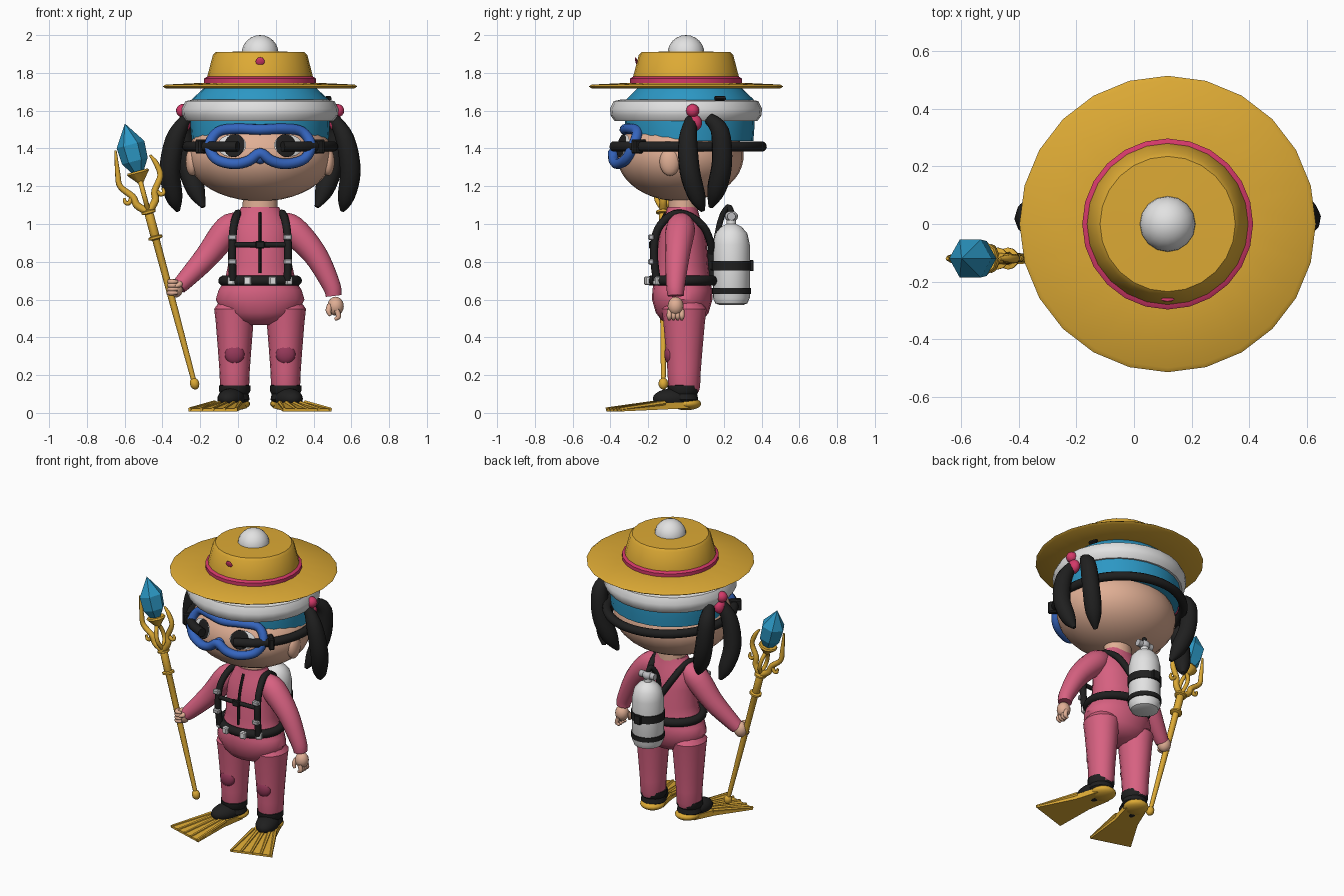
import bpy, bmesh
from math import sin, cos, pi, sqrt, radians
from mathutils import Vector, Matrix

if "Cube" in bpy.data.objects:
    bpy.data.objects.remove(bpy.data.objects["Cube"])

CX = 0.117  # body axis


def material(name, r, g, b):
    m = bpy.data.materials.new(name)
    m.use_nodes = True
    m.diffuse_color = (r, g, b, 1)
    m.node_tree.nodes["Principled BSDF"].inputs["Base Color"].default_value = (r, g, b, 1)
    return m


GOLD = material("gold", .72, .4, .035)
WHITE = material("white", .76, .76, .76)
PINK = material("suit pink", .68, .12, .22)
HOT = material("hot pink", .65, .04, .14)
DARK = material("dark pink", .3, .04, .1)
CYAN = material("cyan", .025, .31, .55)
BLUE = material("mask blue", .035, .13, .52)
SKIN = material("skin", .75, .43, .3)
BLACK = material("black", .014, .014, .014)
STEEL = material("steel", .5, .5, .52)


def finish(bm, name, mat, loc=(0, 0, 0), rot=(0, 0, 0), angle=40):
    bmesh.ops.remove_doubles(bm, verts=bm.verts, dist=1e-5)
    bmesh.ops.recalc_face_normals(bm, faces=bm.faces)
    me = bpy.data.meshes.new(name)
    bm.to_mesh(me)
    bm.free()
    me.materials.append(mat)
    if angle:
        me.shade_smooth()
        me.set_sharp_from_angle(angle=radians(angle))
    ob = bpy.data.objects.new(name, me)
    ob.location = Vector(loc) + Vector((CX, 0, 0))
    ob.rotation_euler = rot
    bpy.context.collection.objects.link(ob)
    return ob


def skin_rings(bm, rings, closed=False):
    vs = [[bm.verts.new(p) for p in r] for r in rings]
    n = len(vs[0])
    for a, b in zip(vs, vs[1:] + vs[:1] if closed else vs[1:]):
        for i in range(n):
            j = (i + 1) % n
            bm.faces.new((a[i], a[j], b[j], b[i]))
    if not closed:
        bm.faces.new(vs[0])
        bm.faces.new(vs[-1])


def lathe(name, profile, mat, loc=(0, 0, 0), n=24, sy=1, angle=40, rot=(0, 0, 0)):
    bm = bmesh.new()
    skin_rings(bm, [[(max(r, 1e-4) * cos(2 * pi * i / n), sy * max(r, 1e-4) * sin(2 * pi * i / n), z)
                     for i in range(n)] for r, z in profile])
    return finish(bm, name, mat, loc, rot, angle)


def ball(name, loc, size, mat, rot=(0, 0, 0), n=16):
    bm = bmesh.new()
    bmesh.ops.create_uvsphere(bm, u_segments=n, v_segments=n * 3 // 4, radius=1)
    bmesh.ops.scale(bm, vec=size, verts=bm.verts)
    return finish(bm, name, mat, loc, rot, 60)


def box(name, loc, size, mat, rot=(0, 0, 0)):
    bm = bmesh.new()
    bmesh.ops.create_cube(bm, size=1)
    bmesh.ops.scale(bm, vec=size, verts=bm.verts)
    bmesh.ops.bevel(bm, geom=bm.edges[:], offset=min(size) * .2, segments=1, affect='EDGES')
    return finish(bm, name, mat, loc, rot, 30)


def tube(name, pts, radii, mat, n=10, closed=False, sub=4):
    """Sweep a circle of varying radius along a smoothed path."""
    if not isinstance(radii, (list, tuple)):
        radii = [radii] * len(pts)
    k = [Vector((*p, r)) for p, r in zip(pts, radii)]
    m, path = len(k), []
    get = (lambda i: k[i % m]) if closed else (lambda i: k[max(0, min(m - 1, i))])
    for i in range(m if closed else m - 1):
        a, b, c, d = get(i - 1), get(i), get(i + 1), get(i + 2)
        for s in range(sub):
            t = s / sub
            path.append(b + (c - a) * t / 2 + (2 * a - 5 * b + 4 * c - d) * t * t / 2
                        + (3 * b - a - 3 * c + d) * t ** 3 / 2)
    if not closed:
        path.append(k[-1])
    pos, q = [p.to_3d() for p in path], len(path)
    rings, last, u = [], None, None
    for i, p in enumerate(pos):
        nxt, prv = (pos[(i + 1) % q], pos[i - 1]) if closed else (pos[min(i + 1, q - 1)], pos[max(i - 1, 0)])
        t = (nxt - prv).normalized()
        u = t.orthogonal().normalized() if u is None else last.rotation_difference(t) @ u
        v, last, r = t.cross(u), t, max(path[i].w, .001)
        rings.append([p + r * (u * cos(2 * pi * j / n) + v * sin(2 * pi * j / n)) for j in range(n)])
    bm = bmesh.new()
    skin_rings(bm, rings, closed)
    return finish(bm, name, mat, angle=50)


def ellipse(rx, ry, y, z, n=20):
    return [(rx * cos(2 * pi * i / n), y + ry * sin(2 * pi * i / n), z) for i in range(n)]


def face_y(x, z):
    return -.03 - .335 * sqrt(max(0, 1 - (x / .385) ** 2 - ((z - 1.36) / .24) ** 2))


# Head, cap and hat
ball("head", (0, -.03, 1.36), (.385, .335, .24), SKIN, n=28)
lathe("neck", [(.095, 1.04), (.09, 1.16)], SKIN, (0, -.015, 0), 16, .85)
lathe("cap", [(.3, 1.44), (.362, 1.44), (.367, 1.5), (.37, 1.6), (.362, 1.66), (.28, 1.735)],
      CYAN, (0, .02, 0), 28, .93)
lathe("cap_trim", [(.35, 1.55), (.39, 1.545), (.412, 1.575), (.415, 1.61), (.395, 1.65), (.35, 1.66)], WHITE, n=28, sy=.97)
lathe("hat_brim", [(.25, 1.725), (.5, 1.718), (.515, 1.728), (.5, 1.738), (.25, 1.75)], GOLD)
lathe("hat_band", [(.28, 1.74), (.297, 1.745), (.297, 1.77), (.28, 1.78)], HOT)
lathe("hat_crown", [(.285, 1.74), (.28, 1.78), (.25, 1.895), (.235, 1.91), (0, 1.915)], GOLD)
ball("hat_pompom", (0, 0, 1.902), (.098, .098, .098), WHITE)
ball("hat_badge", (0, -.262, 1.86), (.024, .006, .024), HOT, (.25, 0, 0), 8)
box("cap_clip", (.36, .18, 1.665), (.02, .06, .022), BLACK, (0, -.5, .3))

# Diving mask
half = [(0, 1.5), (.12, 1.505), (.22, 1.49), (.268, 1.42), (.235, 1.345), (.14, 1.318), (.06, 1.335), (0, 1.375)]
loop = half + [(-x, z) for x, z in half[-2:0:-1]]
tube("mask_frame", [(x, face_y(x, z) - .022, z) for x, z in loop], .028, BLUE, closed=True)
ball("mask_nose", (0, -.365, 1.36), (.038, .035, .042), BLUE)
tube("mask_strap", ellipse(.385, .4, 0, 1.41)[16:] + ellipse(.385, .4, 0, 1.41)[:15], .028, BLACK)

for side, s in (("left", 1), ("right", -1)):
    # Eyes
    for part, mat, x, z, w, h, d in (("white", WHITE, .15, 1.415, .082, .06, .003),
                                     ("iris", BLACK, .137, 1.415, .06, .062, .008),
                                     ("glint", WHITE, .12, 1.44, .016, .018, .013)):
        ball(f"{side}_eye_{part}", (s * x, face_y(x, z) - d, z), (w, .007, h), mat, (-.2, 0, s * .38))
    box(f"{side}_strap_buckle", (s * .3, -.245, 1.41), (.035, .1, .075), BLACK, (0, 0, s * .75))
    ball(f"{side}_ear", (s * .36, -.085, 1.33), (.035, .055, .075), SKIN)

    # Pigtails and ties
    tube(f"{side}_front_lock", [(s * .39, .03, 1.56), (s * .45, .01, 1.45), (s * .478, .02, 1.28),
                                (s * .455, .06, 1.14), (s * .435, .09, 1.07)], [.03, .05, .055, .045, .012], BLACK)
    tube(f"{side}_back_lock", [(s * .38, .12, 1.56), (s * .4, .18, 1.49), (s * .385, .19, 1.32),
                               (s * .34, .16, 1.18), (s * .3, .13, 1.09)], [.03, .05, .055, .05, .012], BLACK)
    ball(f"{side}_tie_top", (s * .41, .035, 1.6), (.035, .035, .035), HOT)
    ball(f"{side}_tie_base", (s * .4, .04, 1.535), (.035, .045, .045), HOT)

    # Legs
    lathe(f"{side}_leg", [(.07, .11), (.077, .14), (.08, .22), (.088, .33), (.1, .48), (.108, .55), (.06, .62)],
          PINK, (s * .135, -.01, 0), 16, 1.1)
    ball(f"{side}_knee_pad", (s * .135, -.085, .31), (.052, .03, .053), DARK)

    # Arms
    down = s > 0
    elbow = [(.29, -.045, .84), (.375, -.055, .68), (.39, -.055, .62)] if down else \
            [(.28, -.05, .83), (.39, -.09, .71), (.43, -.105, .67)]
    tube(f"{side}_arm", [(s * x, y, z) for x, y, z in [(.1, -.02, 1.01), (.17, -.03, .97)] + elbow],
         [.055, .078, .066, .05, .043], PINK, 14)
    hand = Vector((.4, -.055, .565) if down else (.45, -.11, .66))
    ball(f"{side}_palm", (s * hand.x, hand.y, hand.z), (.043, .042, .05), SKIN)
    for i in range(4):
        if down:
            y = hand.y - .033 + .022 * i
            pts = [(.405, y, .545), (.415, y, .51), (.395, y, .495)]
        else:
            z = hand.z + .035 - .02 * i
            pts = [(-.485, -.11, z), (-.47, -.15, z), (-.435, -.148, z)]
        tube(f"{side}_finger_{i + 1}", pts, [.013, .014, .008], SKIN, 8)
    tube(f"{side}_thumb", [(.37, -.07, .57), (.362, -.085, .54), (.372, -.09, .515)] if down else
         [(-.43, -.12, .69), (-.425, -.145, .68), (-.45, -.155, .67)], [.016, .015, .008], SKIN, 8)

    # Boots and fins, turned outwards
    foot, turn = (s * .125, .02, 0), (0, 0, s * .3)
    lathe(f"{side}_boot_cuff", [(.06, .05), (.08, .07), (.074, .1), (.083, .115), (.083, .145), (.06, .15)],
          BLACK, (s * .135, -.015, 0), 16)
    parts = [ball(f"{side}_boot", (0, -.09, .075), (.07, .115, .055), BLACK),
             ball(f"{side}_fin_heel", (0, -.02, .048), (.078, .08, .034), GOLD)]
    bm = bmesh.new()
    skin_rings(bm, [[(-w, -d, lo), (w, -d, lo), (w, -d, hi), (-w, -d, hi)] for d, w, lo, hi in
                    ((.02, .065, .025, .055), (.17, .075, .018, .055), (.42, .135, .008, .022))])
    parts.append(finish(bm, f"{side}_fin_blade", GOLD))
    for i in range(5):
        f = (i - 2) / 2
        parts.append(tube(f"{side}_fin_rib_{i + 1}", [(f * .07, -.16, .054), (f * .128, -.425, .02)], [.013, .009], GOLD, 6))
    for ob in parts:
        ob.matrix_world = (Matrix.Translation((foot[0] + CX, foot[1], 0)) @ Matrix.Rotation(turn[2], 4, 'Z')
                           @ Matrix.Translation(ob.location - Vector((CX, 0, 0))))

    # Harness shoulder strap with fittings
    tube(f"{side}_shoulder_strap", [(s * x, y, z) for x, y, z in (
        (.145, -.155, .7), (.148, -.17, .85), (.142, -.15, .97), (.125, -.08, 1.045), (.11, 0, 1.05),
        (.09, .09, .99), (.04, .13, .9), (0, .135, .84))], .021, BLACK, 8)
    for z in (.8, .93):
        box(f"{side}_strap_clip_{int(z * 100)}", (s * .147, -.185, z), (.045, .03, .03), STEEL)
    for x in (.065, .15):
        box(f"{side}_belt_clip_{int(x * 100)}", (s * x, -.205 if x < .1 else -.155, .7), (.04, .03, .045), WHITE, (0, 0, s * x * 3))

# Suit body
bm = bmesh.new()
skin_rings(bm, [[(x, y, z) for x, y, z in ellipse(rx, ry, -.02, z)] for z, rx, ry in (
    (.465, .07, .05), (.49, .15, .11), (.53, .2, .14), (.6, .235, .16), (.65, .22, .158), (.7, .188, .148), (.78, .17, .138),
    (.9, .165, .13), (.99, .16, .11), (1.04, .125, .092), (1.09, .1, .08))])
finish(bm, "suit_body", PINK)
tube("zip", [(0, -.165, .74), (0, -.157, .9), (0, -.137, .99), (0, -.108, 1.06)], .009, BLACK, 6)

# Belt and straps
tube("belt", ellipse(.195, .165, -.02, .7), .027, BLACK, closed=True)
tube("chest_strap", [(-.148, -.17, .89), (0, -.175, .89), (.148, -.17, .89)], .014, BLACK, 8)
box("chest_buckle", (0, -.183, .89), (.05, .025, .04), BLACK)
tube("back_strap", [(0, .135, .86), (0, .145, .7)], .024, BLACK, 8)

# Air tank
TANK = (0, .24, 0)
lathe("tank", [(.06, .57), (.085, .58), (.098, .61), (.098, .89), (.085, .95), (.055, .985), (.025, 1), (.025, 1.03)], WHITE, TANK, 20)
lathe("tank_top_band", [(.09, .755), (.105, .755), (.105, .805), (.09, .805)], BLACK, TANK, 20)
lathe("tank_low_band", [(.09, .63), (.104, .63), (.104, .66), (.09, .66)], BLACK, TANK, 20)
box("tank_bracket", (0, .165, .78), (.06, .08, .06), BLACK)
box("tank_clip", (0, .348, .78), (.05, .02, .06), BLACK)
ball("tank_valve", (0, .24, 1.04), (.035, .035, .03), STEEL, n=12)
lathe("valve_knob", [(.022, -.055), (.022, .055)], STEEL, (0, .24, 1.04), 10, rot=(0, pi / 2, 0))
tube("air_hose", [(0, .24, 1.06), (-.01, .225, 1.09), (-.03, .19, 1.04), (-.03, .165, .94), (0, .15, .84)], .016, BLACK, 8)

# Staff, built upright then tilted
staff = [
    ball("staff_tip", (0, 0, 0), (.026, .026, .032), GOLD, n=10),
    lathe("staff_shaft", [(.013, 0), (.018, .4), (.02, .8), (.024, .81), (.024, .94), (.015, .96)], GOLD, n=10),
    lathe("staff_cup", [(.015, 1.1), (.03, 1.12), (.06, 1.155), (.055, 1.165), (.02, 1.165)], GOLD, n=10),
    lathe("staff_crystal", [(.02, 1.14), (.07, 1.22), (.076, 1.31), (0, 1.425)], CYAN, n=6, angle=0)]
for h in (.8, .94):
    staff.append(lathe("staff_ring", [(.02, h - .012), (.038, h - .006), (.038, h + .006), (.02, h + .012)], GOLD, n=12))
for s in (-1, 1):
    top = 1.3 if s < 0 else 1.23
    staff.append(tube("staff_prong", [(0, 0, .94), (s * .05, 0, .99), (s * .06, 0, 1.04), (s * .11, 0, 1.11),
                                      (s * .105, 0, 1.18), (s * .085, 0, top)], [.02, .02, .018, .016, .014, .006], GOLD, 8))
    staff.append(tube("staff_curl", [(s * .06, 0, 1.05), (s * .085, 0, 1.015), (s * .105, 0, 1.02), (s * .105, 0, 1.045)],
                      [.013, .012, .011, .007], GOLD, 8))
    staff.append(tube("staff_cup_arm", [(0, 0, .95), (0, s * .035, 1.01), (0, s * .03, 1.07), (0, 0, 1.12)], .013, GOLD, 8))
for ob in staff:
    ob.matrix_world = Matrix.Translation((-.23, -.12, .155)) @ Matrix.Rotation(radians(-15), 4, 'Y')
